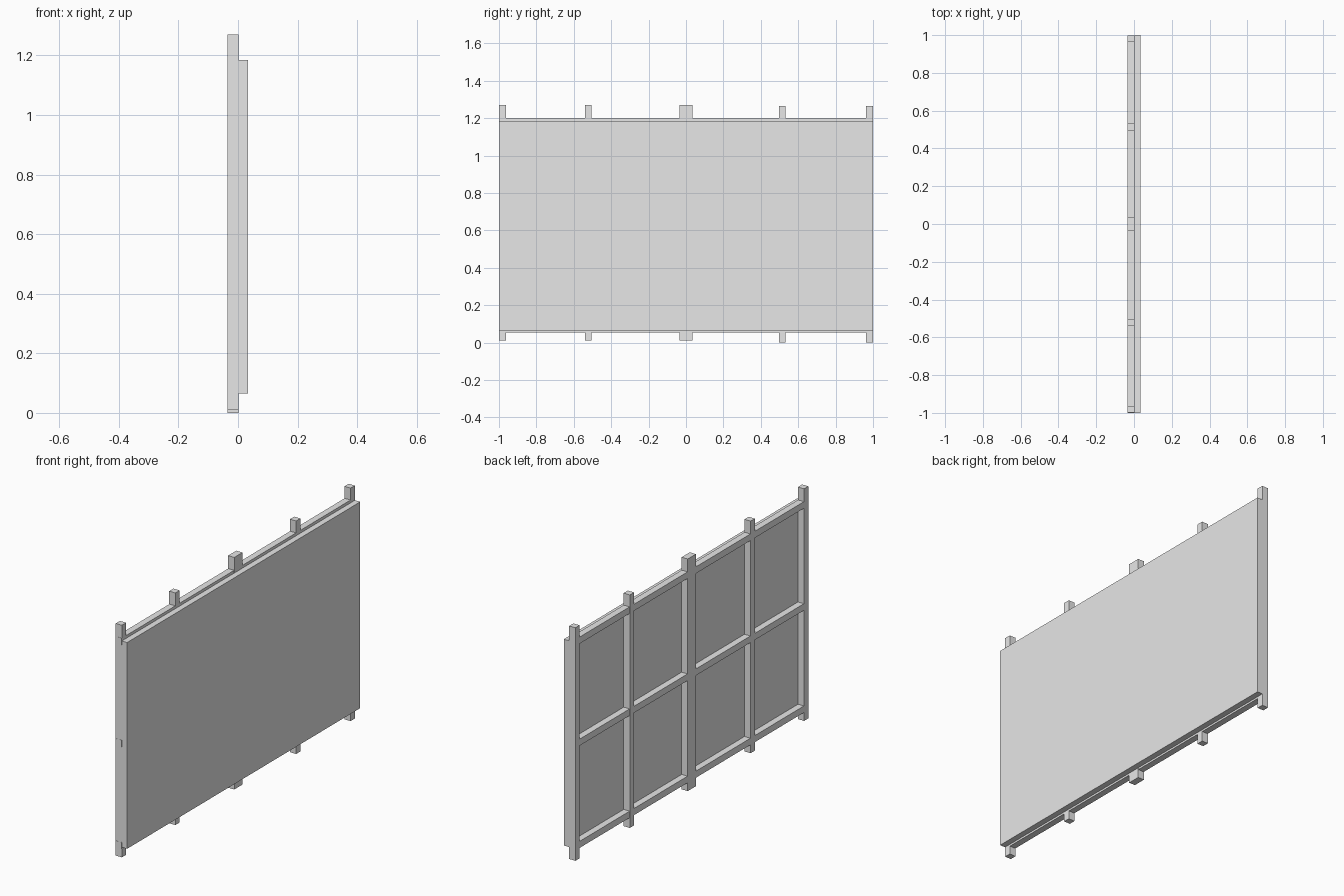
import bpy

cube = bpy.data.objects.get("Cube")
if cube:
    bpy.data.objects.remove(cube, do_unlink=True)

grey = bpy.data.materials.new("plain grey")
grey.use_nodes = True
grey.diffuse_color = (0.8, 0.8, 0.8, 1)
grey.node_tree.nodes["Principled BSDF"].inputs["Base Color"].default_value = (0.8, 0.8, 0.8, 1)


def box(name, xs, ys, zs):
    """Axis-aligned box spanning the given ranges."""
    spans = (xs, ys, zs)
    bpy.ops.mesh.primitive_cube_add(size=1, location=[(a + b) / 2 for a, b in spans])
    ob = bpy.context.object
    ob.name = name
    ob.scale = [b - a for a, b in spans]
    bpy.ops.object.transform_apply(location=False, rotation=False, scale=True)
    ob.data.materials.append(grey)
    return ob


BACK, SEAM, FACE = -0.035, 0.002, 0.034
BAR = 0.036

# Flat sheet on the face side
box("panel", (SEAM, FACE), (-1, 1), (0.065, 1.185))

# Upright posts; one half of the frame sits slightly lower
posts = {
    "front_end_post": (-0.999, BAR, 0.01),
    "front_middle_post": (-0.54, BAR, 0.01),
    "centre_post": (-0.035, 0.07, 0.01),
    "rear_middle_post": (0.496, BAR, 0.0),
    "rear_end_post": (0.963, BAR, 0.0),
}
for name, (y, width, bottom) in posts.items():
    top = 1.27 if bottom else 1.265
    box(name, (BACK, SEAM), (y, y + width), (bottom, top))

# Horizontal rails, a hair behind the post faces
for name, z in (("bottom_rail", 0.055), ("middle_rail", 0.61), ("top_rail", 1.164)):
    box(name, (BACK + 0.001, SEAM - 0.0005), (-1, 0.998), (z, z + BAR))
